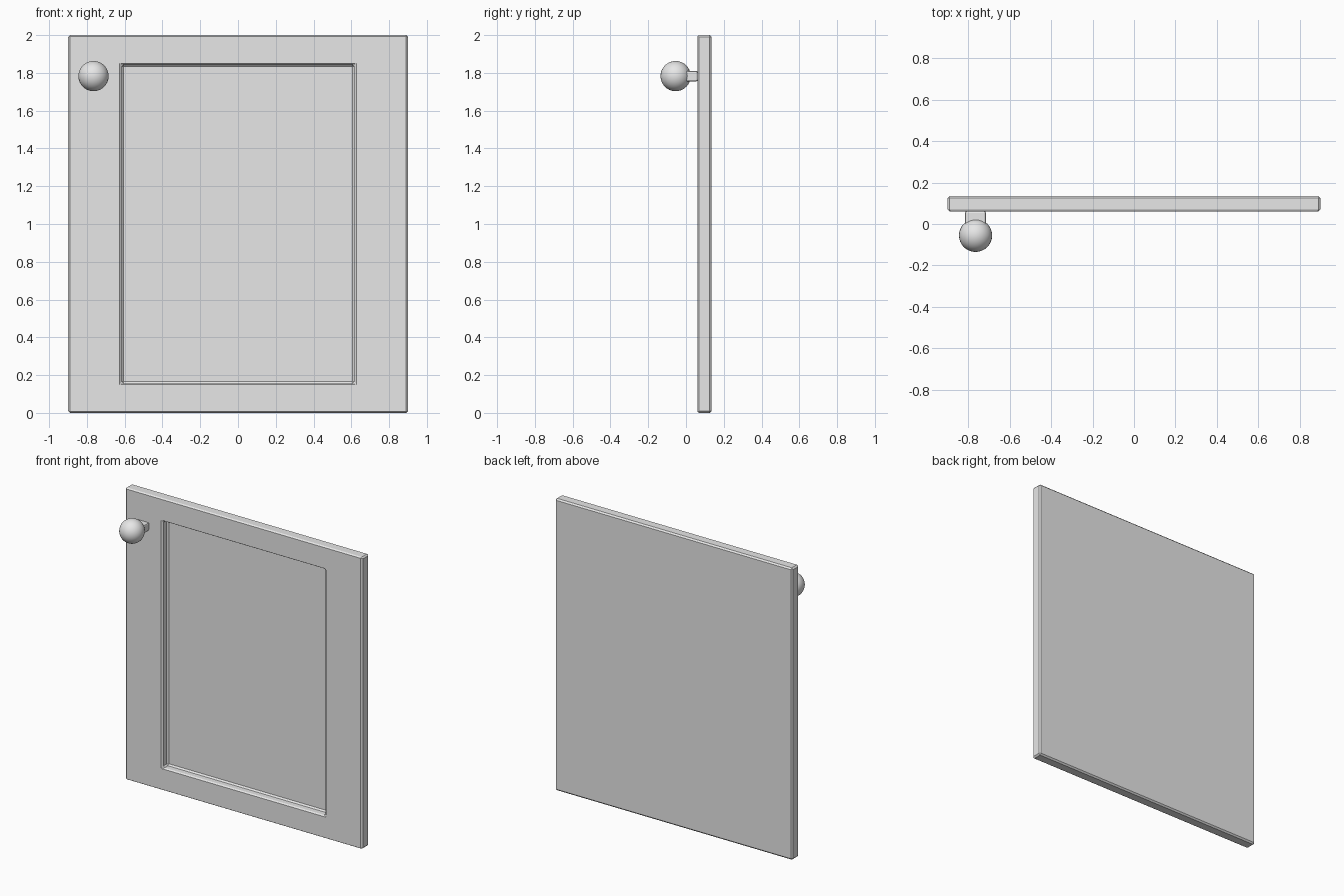
import bpy
import bmesh
from mathutils import Matrix, Vector

cube = bpy.data.objects.get("Cube")
if cube:
    bpy.data.objects.remove(cube, do_unlink=True)

grey = bpy.data.materials.new("plain grey")
grey.use_nodes = True
colour = (0.8, 0.8, 0.8, 1)
grey.diffuse_color = colour
grey.node_tree.nodes["Principled BSDF"].inputs["Base Color"].default_value = colour


def finish(bm, name):
    """Turn a bmesh into a named, coloured object."""
    mesh = bpy.data.meshes.new(name)
    bm.to_mesh(mesh)
    bm.free()
    mesh.materials.append(grey)
    obj = bpy.data.objects.new(name, mesh)
    bpy.context.collection.objects.link(obj)
    return obj


def box(size, centre):
    bm = bmesh.new()
    bmesh.ops.create_cube(bm, size=1, matrix=Matrix.Translation(centre)
                          @ Matrix.Diagonal((*size, 1)))
    return bm


def bevel(obj, width, segments=1):
    mod = obj.modifiers.new("edge_bevel", "BEVEL")
    mod.width = width
    mod.segments = segments
    mod.limit_method = "ANGLE"


# Door slab with a sunken centre panel
WIDTH, HEIGHT, FRONT, BACK = 1.8, 2.0, 0.06, 0.135
RAIL_X, RAIL_Z, DEPTH = 0.285, 0.22, 0.055
bm = box((WIDTH, BACK - FRONT, HEIGHT), (0, (FRONT + BACK) / 2, HEIGHT / 2))
front = min(bm.faces, key=lambda f: f.calc_center_median().y)
bmesh.ops.inset_individual(bm, faces=[front], thickness=RAIL_Z)
for v in front.verts:
    v.co.x = (WIDTH / 2 - RAIL_X) * (1 if v.co.x > 0 else -1)
panel = bmesh.ops.extrude_discrete_faces(bm, faces=[front])["faces"][0]
bmesh.ops.translate(bm, verts=panel.verts, vec=Vector((0, DEPTH, 0)))
bevel(finish(bm, "door_panel"), 0.01)

# Stem joining the knob to the door
stem = finish(box((0.1, 0.07, 0.055), (-0.765, 0.027, 1.783)), "knob_stem")
bevel(stem, 0.008, 2)

# Round knob
bm = bmesh.new()
bmesh.ops.create_uvsphere(bm, u_segments=32, v_segments=16, radius=0.08,
                          matrix=Matrix.Translation((-0.765, -0.055, 1.783)))
for f in bm.faces:
    f.smooth = True
finish(bm, "door_knob")
